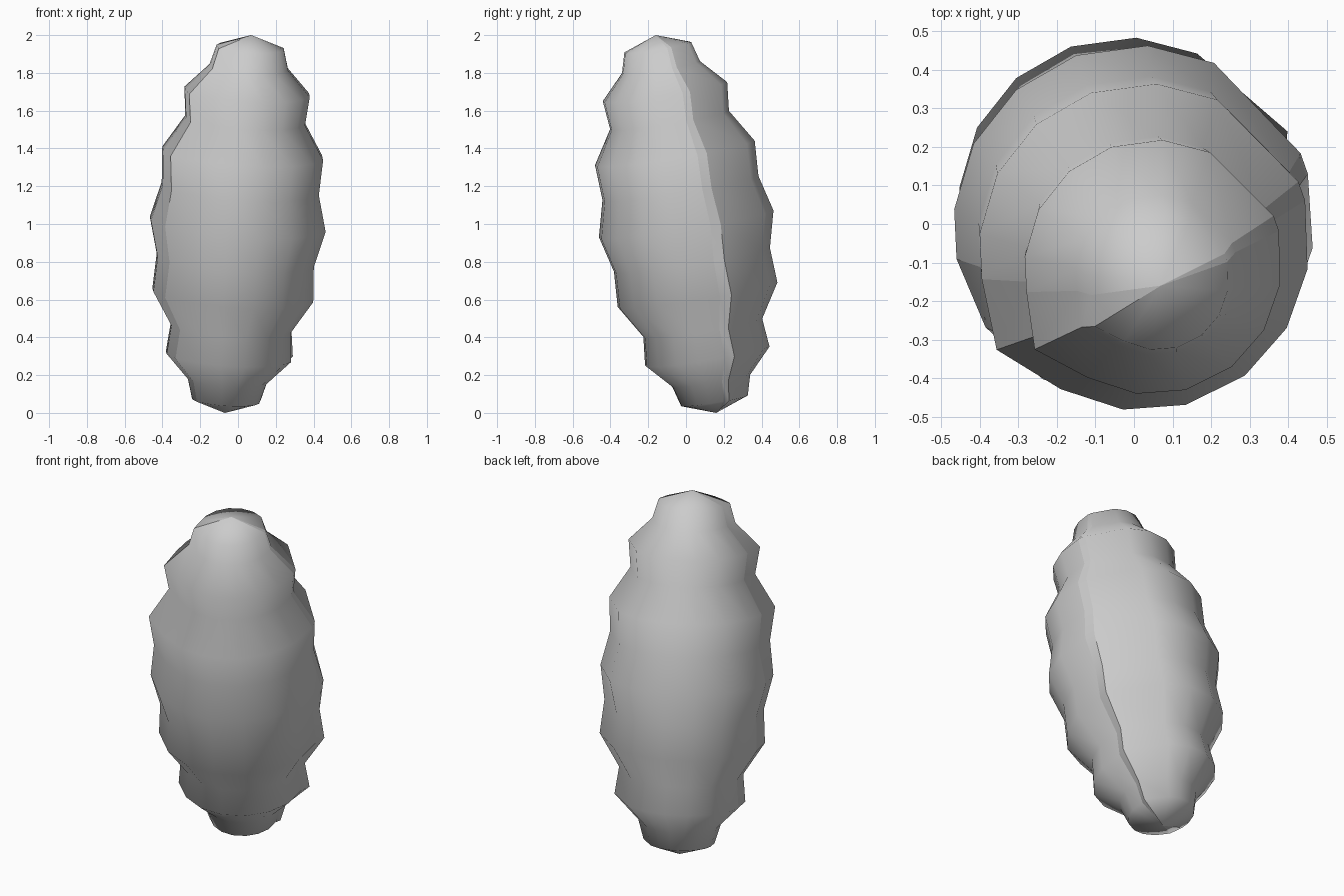
import bpy
import math
from mathutils import Vector

cube = bpy.data.objects.get("Cube")
if cube:
    bpy.data.objects.remove(cube, do_unlink=True)

# One plain grey
grey = bpy.data.materials.new("shell_grey")
grey.use_nodes = True
grey.diffuse_color = (0.6, 0.6, 0.6, 1)
grey.node_tree.nodes["Principled BSDF"].inputs["Base Color"].default_value = (0.6, 0.6, 0.6, 1)

# Leaning axis and ribbed half profile: (distance from middle, radius)
TOP = Vector((0.07, -0.16, 1.0))
half = [(0.935, 0.18), (0.83, 0.21), (0.70, 0.335), (0.55, 0.32), (0.375, 0.43), (0.19, 0.42)]
rings = half + [(0.0, 0.47)] + [(-h, r) for h, r in reversed(half)]
lean = Vector((0, 0, 1)).rotation_difference(TOP.normalized())
length = TOP.length


def point(h, r, angle):
    a = math.radians(angle)
    return lean @ Vector((r * math.cos(a), r * math.sin(a), h * length)) + Vector((0, 0, 1))


def make_part(name, columns):
    """Skin columns of (angle, swell at top, swell at bottom) between two poles."""
    verts = [point(1, 0, 0), point(-1, 0, 0)]
    n = len(rings)
    for angle, top, bottom in columns:
        for h, r in rings:
            swell = 1 + (top if h > 0 else bottom) * abs(h) ** 0.5
            verts.append(point(h, r * swell, angle))
    faces = []
    for c in range(len(columns) - 1):
        a, b = 2 + c * n, 2 + (c + 1) * n
        faces.append((0, a, b))
        faces += [(a + i, a + i + 1, b + i + 1, b + i) for i in range(n - 1)]
        faces.append((a + n - 1, 1, b + n - 1))
    mesh = bpy.data.meshes.new(name)
    mesh.from_pydata(verts, [], faces)
    mesh.materials.append(grey)
    mesh.shade_smooth()
    mesh.update()
    obj = bpy.data.objects.new(name, mesh)
    bpy.context.collection.objects.link(obj)


def plain(angles):
    return [(a, 0, 0) for a in angles]


# Two half shells whose ends stand proud at opposite ends of the seams
front_edge = (-145, 0.14, 0.03)
back_edge = (23, 0.02, 0.12)
front_start, back_end = (16, 0.02, 0), (191, 0, 0)
make_part("front_shell", [front_edge] + plain([-120, -97, -75, -52, -30, -8]) + [front_start])
make_part("back_shell", [back_edge] + plain([64, 86, 109, 131, 153, 175]) + [back_end])

# Narrow walls closing the seams
make_part("left_seam", [front_start, back_edge])
make_part("right_seam", [back_end, (215,) + front_edge[1:]])
